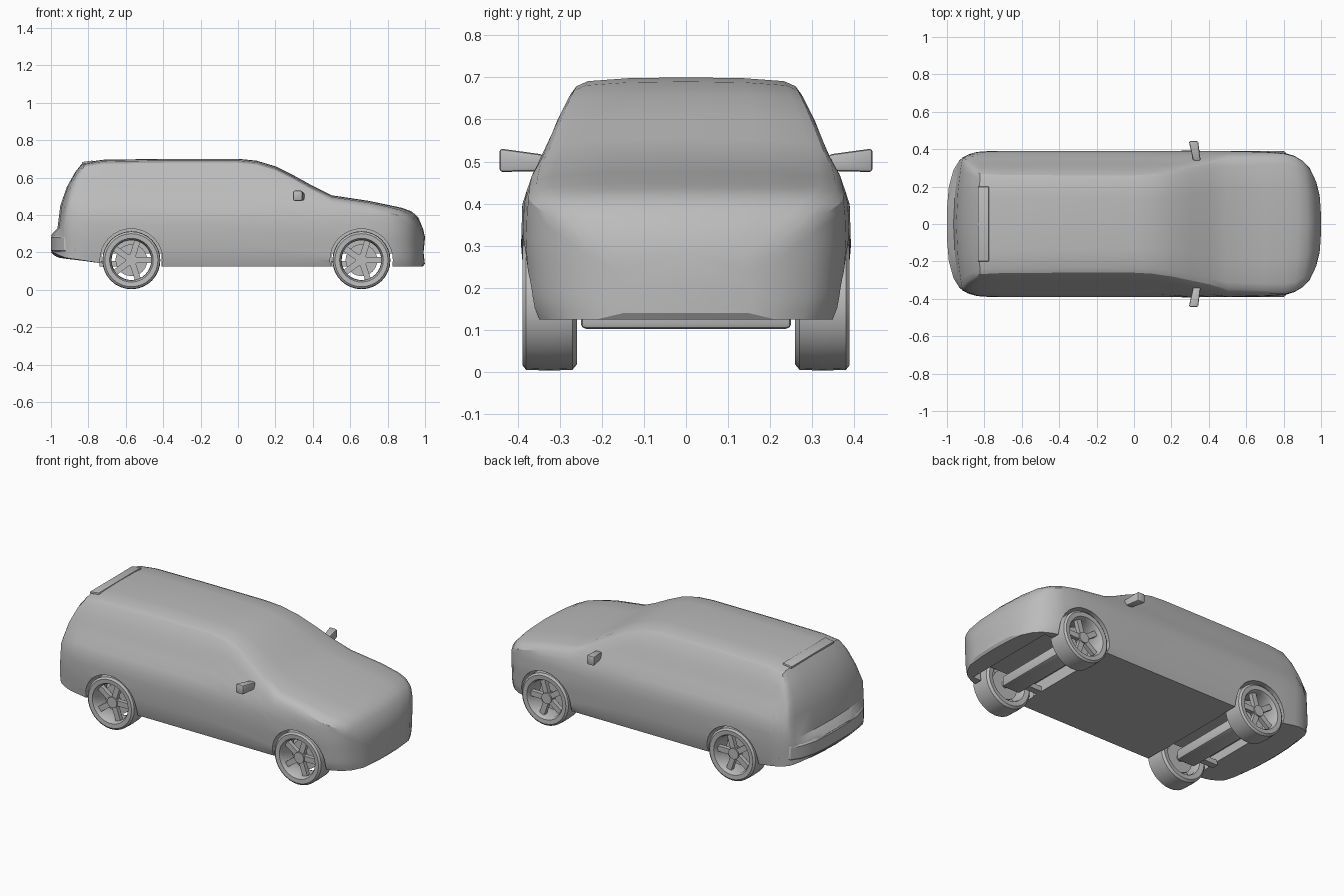
import bpy, bmesh, math
from mathutils import Matrix, Vector

if "Cube" in bpy.data.objects:
    bpy.data.objects.remove(bpy.data.objects["Cube"], do_unlink=True)

grey = bpy.data.materials.new("plain grey")
grey.use_nodes = True
COLOUR = (0.5, 0.5, 0.5, 1)
grey.diffuse_color = COLOUR
grey.node_tree.nodes["Principled BSDF"].inputs["Base Color"].default_value = COLOUR

AXLES = {"rear": -0.57, "front": 0.66}
SIDES = {"left": 1, "right": -1}
WHEEL_R, WHEEL_Z = 0.155, 0.158


def shade(obj):
    bpy.ops.object.select_all(action="DESELECT")
    obj.select_set(True)
    bpy.context.view_layer.objects.active = obj
    bpy.ops.object.shade_smooth_by_angle(angle=math.radians(30))


def finish(name, bm):
    """Turn a bmesh into a grey object with edge-aware smooth shading."""
    bmesh.ops.recalc_face_normals(bm, faces=bm.faces)
    mesh = bpy.data.meshes.new(name)
    bm.to_mesh(mesh)
    bm.free()
    obj = bpy.data.objects.new(name, mesh)
    bpy.context.collection.objects.link(obj)
    mesh.materials.append(grey)
    shade(obj)
    return obj


def add_box(bm, centre, size, rotation=Matrix(), bevel=0.0):
    matrix = Matrix.Translation(centre) @ rotation @ Matrix.Diagonal((*size, 1))
    verts = bmesh.ops.create_cube(bm, size=1, matrix=matrix)["verts"]
    if bevel:
        edges = list({e for v in verts for e in v.link_edges})
        bmesh.ops.bevel(bm, geom=edges, offset=bevel, segments=2, profile=0.5,
                        affect="EDGES")


def add_cylinder(bm, centre, radius, depth, segments=32):
    matrix = Matrix.Translation(centre) @ Matrix.Rotation(math.pi / 2, 4, "X")
    bmesh.ops.create_cone(bm, cap_ends=True, segments=segments, radius1=radius,
                          radius2=radius, depth=depth, matrix=matrix)


def interpolate(table, value):
    for (a, fa), (b, fb) in zip(table, table[1:]):
        if value <= b:
            t = max(0, (value - a) / (b - a))
            return fa + (fb - fa) * t
    return table[-1][1]


# Half width of the body by height: sill, flank, belt line, glasshouse
FLANK = [(.12, .362), (.16, .38), (.3, .392), (.4, .389), (.47, .365),
         (.5, .345), (.6, .305), (.65, .28), (.7, .25)]

# Stations from tail to nose: x, width factor, underside, top
STATIONS = [
    (-1, .52, .2, .29), (-.985, .76, .185, .31), (-.965, .87, .175, .33),
    (-.95, .91, .17, .45), (-.915, .95, .165, .55), (-.87, .98, .16, .63),
    (-.83, .99, .155, .68), (-.72, 1, .14, .695), (-.4, 1, .125, .7),
    (0, 1, .125, .7), (.1, 1, .125, .69), (.2, 1, .125, .66),
    (.3, 1, .125, .61), (.4, 1, .125, .555), (.5, 1, .125, .505),
    (.7, .99, .125, .475), (.82, .97, .125, .45), (.88, .93, .125, .437),
    (.93, .86, .125, .418), (.965, .76, .125, .385), (.99, .58, .125, .325),
    (1, .4, .14, .28)]


def section(x, factor, low, top):
    """Closed cross-section ring, bowed inward at the sides near both ends."""
    shoulder = top - 0.04
    half = [(0.45 * factor * interpolate(FLANK, low), low)]
    for i in range(11):
        z = low + (shoulder - low) * i / 10
        half.append((factor * interpolate(FLANK, z), z))
    edge = half[-1][0]
    half += [(edge * .95, top - .021), (edge * .85, top - .009), (edge * .5, top - .002)]
    ring = [(0, low)] + half + [(0, top)] + [(-y, z) for y, z in reversed(half)]
    bow = math.copysign(max(0, abs(x) - .75) * .2, x)
    return [Vector((x - bow * (y / .39) ** 2, y, z)) for y, z in ring]


# Body shell lofted through the stations
bm = bmesh.new()
rings = [[bm.verts.new(p) for p in section(*s)] for s in STATIONS]
for a, b in zip(rings, rings[1:]):
    for i in range(len(a)):
        j = (i + 1) % len(a)
        bm.faces.new((a[i], a[j], b[j], b[i]))
bm.faces.new(rings[0])
bm.faces.new(rings[-1])
body = finish("body_shell", bm)

# Wheel arches and the open bays between them are cut from the shell
BAYS = {"rear": (-.73, -.41), "front": (.5, .88)}
for end, x in AXLES.items():
    cuts = []
    for s in SIDES.values():
        bm = bmesh.new()
        add_cylinder(bm, (x, s * .37, WHEEL_Z), .168, .24)
        cuts.append(finish("arch_cutter", bm))
    start, stop = BAYS[end]
    bm = bmesh.new()
    add_box(bm, ((start + stop) / 2, 0, .11), (stop - start, .6, .17))
    cuts.append(finish("bay_cutter", bm))
    for cutter in cuts:
        cutter.hide_render = True
        mod = body.modifiers.new("cut", "BOOLEAN")
        mod.operation, mod.solver, mod.object = "DIFFERENCE", "EXACT", cutter
        bpy.context.view_layer.objects.active = body
        bpy.ops.object.modifier_apply(modifier=mod.name)
        bpy.data.objects.remove(cutter, do_unlink=True)
shade(body)

# Tyre profile as (radius, offset from wheel centre), outer face positive
TYRE = [(.112, -.062), (.14, -.066), (.153, -.055), (WHEEL_R, 0), (.153, .055),
        (.142, .064), (.117, .062), (.108, .045), (.106, -.045)]


def make_wheel(end, side):
    x, s = AXLES[end], SIDES[side]
    y = s * .325
    segments = 32
    bm = bmesh.new()
    loops = []
    for i in range(segments):
        a = math.tau * i / segments
        loops.append([bm.verts.new((x + r * math.cos(a), y + s * d, WHEEL_Z + r * math.sin(a)))
                      for r, d in TYRE])
    for i in range(segments):
        a, b = loops[i], loops[(i + 1) % segments]
        for k in range(len(TYRE)):
            m = (k + 1) % len(TYRE)
            bm.faces.new((a[k], a[m], b[m], b[k]))
    finish(f"{end}_{side}_tyre", bm)

    # Hub, five spokes and brake disc
    bm = bmesh.new()
    add_cylinder(bm, (x, y + s * .025, WHEEL_Z), .032, .04, 16)
    add_cylinder(bm, (x, y - s * .02, WHEEL_Z), .085, .015, 24)
    for i in range(5):
        turn = Matrix.Rotation(math.tau * i / 5 + .3, 4, "Y")
        centre = Vector((x, y + s * .025, WHEEL_Z)) + turn @ Vector((0, 0, .065))
        add_box(bm, centre, (.032, .025, .095), turn)
    finish(f"{end}_{side}_rim", bm)


for end in AXLES:
    for side in SIDES:
        make_wheel(end, side)

# Axle beams and suspension arms under the floor
for end, x in AXLES.items():
    bm = bmesh.new()
    add_cylinder(bm, (x, 0, WHEEL_Z), .02, .62, 12)
    add_box(bm, (x, 0, .135), (.12, .5, .065), bevel=.012)
    for s in SIDES.values():
        add_box(bm, (x - .07, s * .2, .14), (.2, .04, .03))
    finish(f"{end}_axle", bm)

# Door mirrors: a tapered pod, narrow at the door and tall at the tip
for side, s in SIDES.items():
    bm = bmesh.new()
    add_box(bm, (0, 0, 0), (.05, .105, .056))
    for v in bm.verts:
        if v.co.y * s < 0:
            v.co.x = v.co.x * .8 + .018
            v.co.z = v.co.z * .7 - .006
    bmesh.ops.bevel(bm, geom=bm.edges[:], offset=.008, segments=2, profile=0.5,
                    affect="EDGES")
    bmesh.ops.translate(bm, verts=bm.verts, vec=(.318, s * .391, .503))
    finish(f"{side}_mirror", bm)

# Lip at the rear edge of the roof
bm = bmesh.new()
add_box(bm, (-.805, 0, .68), (.06, .4, .014), Matrix.Rotation(-.14, 4, "Y"), bevel=.004)
finish("roof_lip", bm)

# Rear bumper band wrapping the tail
bm = bmesh.new()
outline = [(-.79, .372), (-.87, .371), (-.93, .345), (-.965, .29), (-.99, .2), (-1, .08)]
outline += [(x, -y) for x, y in reversed(outline)]
rows = [(.175, .97), (.21, 1), (.28, 1), (.31, .975)]
grid = [[bm.verts.new((x * k, y * k, z)) for x, y in outline] for z, k in rows]
for a, b in zip(grid, grid[1:]):
    for i in range(len(outline)):
        j = (i + 1) % len(outline)
        bm.faces.new((a[i], a[j], b[j], b[i]))
bm.faces.new(grid[0])
bm.faces.new(grid[-1])
finish("rear_bumper", bm)
